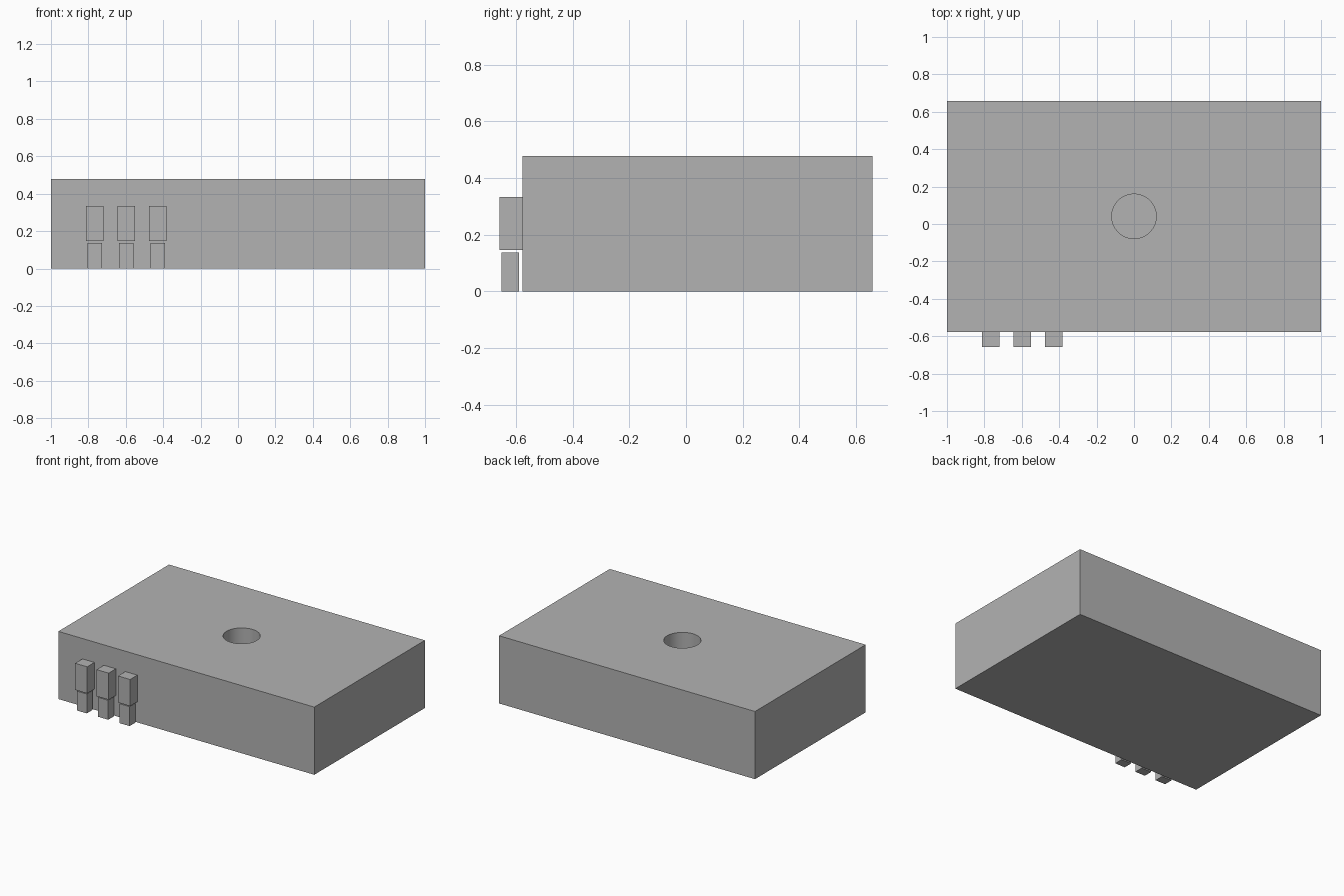
import bpy

if "Cube" in bpy.data.objects:
    bpy.data.objects.remove(bpy.data.objects["Cube"])

grey = bpy.data.materials.new("plain_grey")
grey.diffuse_color = (0.45, 0.45, 0.45, 1)
grey.use_nodes = True
grey.node_tree.nodes["Principled BSDF"].inputs["Base Color"].default_value = grey.diffuse_color


def box(name, x0, x1, y0, y1, z0, z1):
    bpy.ops.mesh.primitive_cube_add(size=1, location=((x0 + x1) / 2, (y0 + y1) / 2, (z0 + z1) / 2))
    ob = bpy.context.object
    ob.name = name
    ob.scale = (x1 - x0, y1 - y0, z1 - z0)
    bpy.ops.object.transform_apply(location=False, rotation=False, scale=True)
    ob.data.materials.append(grey)
    return ob


# Main block with a round blind hole in the top
body = box("body", -1, 1, -0.577, 0.658, 0, 0.478)
bpy.ops.mesh.primitive_cylinder_add(vertices=64, radius=0.119, depth=0.5, location=(0, 0.041, 0.49))
cutter = bpy.context.object
cutter.name = "hole_cutter"
cutter.data.materials.append(grey)
cut = body.modifiers.new("hole", 'BOOLEAN')
cut.operation = 'DIFFERENCE'
cut.solver = 'EXACT'
cut.object = cutter
bpy.ops.object.select_all(action='DESELECT')
body.select_set(True)
bpy.context.view_layer.objects.active = body
bpy.ops.object.modifier_apply(modifier=cut.name)
bpy.data.objects.remove(cutter, do_unlink=True)
bpy.ops.object.shade_smooth_by_angle()

# Three front terminals: wide upper block, slimmer lower pin
for i in range(3):
    x = -0.765 + i * 0.1675
    box(f"upper_terminal_{i + 1}", x - 0.047, x + 0.047, -0.658, -0.577, 0.146, 0.334)
    box(f"lower_pin_{i + 1}", x - 0.039, x + 0.039, -0.651, -0.588, 0, 0.137)
